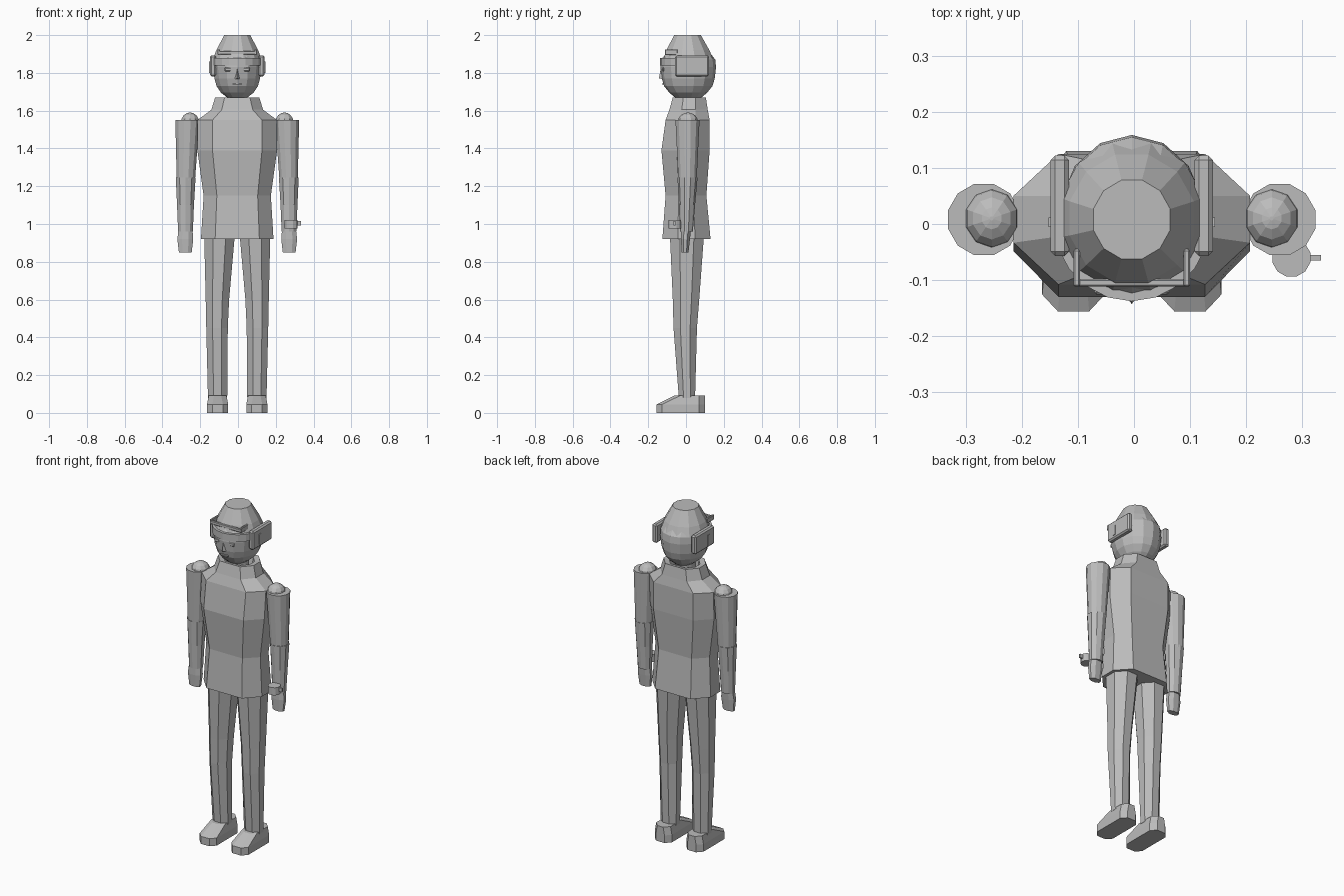
import bpy, bmesh, math
from mathutils import Vector

if "Cube" in bpy.data.objects:
    bpy.data.objects.remove(bpy.data.objects["Cube"])

CX = -0.004  # body centre line
gray = bpy.data.materials.new("plain_gray")
gray.diffuse_color = (0.5, 0.5, 0.5, 1)
gray.use_nodes = True
gray.node_tree.nodes["Principled BSDF"].inputs["Base Color"].default_value = gray.diffuse_color


def finish(name, bm):
    bmesh.ops.recalc_face_normals(bm, faces=bm.faces[:])
    me = bpy.data.meshes.new(name)
    bm.to_mesh(me)
    bm.free()
    me.materials.append(gray)
    ob = bpy.data.objects.new(name, me)
    bpy.context.collection.objects.link(ob)
    return ob


def loft(name, rings):
    """Closed skin over rings that share a point count."""
    bm = bmesh.new()
    loops = [[bm.verts.new(p) for p in r] for r in rings]
    n = len(loops[0])
    for a, b in zip(loops, loops[1:]):
        for i in range(n):
            j = (i + 1) % n
            bm.faces.new((a[i], a[j], b[j], b[i]))
    bm.faces.new(loops[0])
    bm.faces.new(loops[-1])
    return finish(name, bm)


def oval(x, y, z, rx, ry, n=12, turn=0.5):
    """Ring whose flat sides reach rx and ry when turn is 0.5."""
    k = 1 / math.cos(math.pi / n) if n <= 8 else 1
    return [(x + k * rx * math.cos(2 * math.pi * (i + turn) / n),
             y + k * ry * math.sin(2 * math.pi * (i + turn) / n), z) for i in range(n)]


def chamfered(x0, x1, y0, y1, z, cx, cy):
    """Rectangle with cut corners."""
    return [(x0 + cx, y0, z), (x1 - cx, y0, z), (x1, y0 + cy, z), (x1, y1 - cy, z),
            (x1 - cx, y1, z), (x0 + cx, y1, z), (x0, y1 - cy, z), (x0, y0 + cy, z)]


def box(name, x0, x1, y0, y1, z0, z1, bevel=0):
    bm = bmesh.new()
    bmesh.ops.create_cube(bm, size=1)
    for v in bm.verts:
        v.co = Vector(((x0 + x1) / 2 + v.co.x * (x1 - x0),
                       (y0 + y1) / 2 + v.co.y * (y1 - y0),
                       (z0 + z1) / 2 + v.co.z * (z1 - z0)))
    if bevel:
        bmesh.ops.bevel(bm, geom=bm.edges[:], offset=bevel, segments=1, affect='EDGES')
    return finish(name, bm)


# Jacket: z, half width, front y, back y, side chamfer
jacket = [(0.92, 0.192, -0.125, 0.13, 0.075), (1.15, 0.178, -0.108, 0.108, 0.07),
          (1.39, 0.211, -0.13, 0.125, 0.08), (1.55, 0.211, -0.108, 0.125, 0.08),
          (1.605, 0.137, -0.088, 0.115, 0.055), (1.67, 0.117, -0.07, 0.105, 0.05),
          (1.665, 0.085, -0.045, 0.08, 0.035), (1.61, 0.075, -0.04, 0.07, 0.03)]
loft("jacket", [chamfered(CX - w, CX + w, f, b, z, c, (b - f) * 0.32)
                for z, w, f, b, c in jacket])

# Limbs on both sides
for s, side in ((-1, "left"), (1, "right")):
    def X(x):
        return CX + s * x

    loft(side + "_trouser_leg", [oval(X(x), y, z, rx, ry, 8) for z, x, y, rx, ry in (
        (0.08, 0.104, 0.005, 0.051, 0.043), (0.45, 0.107, -0.004, 0.057, 0.062),
        (0.60, 0.105, 0.0, 0.062, 0.07), (0.94, 0.094, 0.005, 0.081, 0.09))])
    shoe_x = X(0.104)
    loft(side + "_shoe", [chamfered(shoe_x - w, shoe_x + w, f, 0.1, z, 0.028, 0.03)
                          for z, w, f in ((0, 0.056, -0.156), (0.045, 0.056, -0.156),
                                          (0.092, 0.047, -0.06))])
    loft(side + "_upper_sleeve", [oval(X(x), 0.008, z, r, r) for z, x, r in (
        (1.23, 0.272, 0.05), (1.55, 0.264, 0.066))])
    loft(side + "_lower_sleeve", [oval(X(x), y, z, rx, ry, 10) for z, x, y, rx, ry in (
        (0.96, 0.274, 0.002, 0.041, 0.034), (1.10, 0.274, 0.005, 0.047, 0.043),
        (1.245, 0.273, 0.008, 0.055, 0.053))])
    loft(side + "_hand", [oval(X(x), y, z, rx, ry, 8) for z, x, y, rx, ry in (
        (0.85, 0.275, -0.005, 0.034, 0.018), (0.92, 0.275, -0.003, 0.042, 0.024),
        (0.97, 0.274, 0, 0.037, 0.026))])
    # Rounded shoulder joint
    loft(side + "_shoulder", [oval(X(0.25), 0.01, 1.54 + 0.05 * math.sin(a),
                                   0.05 * math.cos(a), 0.054 * math.cos(a), 10)
                              for a in (-1.0, -0.5, 0, 0.4, 0.8, 1.2, 1.5)])

# Wrist device with a side knob
loft("wrist_dial", [oval(0.281, -0.06, z, 0.035, 0.035) for z in (0.975, 1.02)])
box("wrist_knob", 0.31, 0.334, -0.065, -0.055, 0.993, 1.015)

# Neck and head
loft("neck", [oval(CX, 0.015, z, 0.055, 0.058, 12) for z in (1.58, 1.70)])
loft("head", [oval(CX, 0.012, z, rx, ry, 14) for z, rx, ry in (
    (1.67, 0.055, 0.07), (1.695, 0.088, 0.10), (1.73, 0.112, 0.128), (1.77, 0.124, 0.14),
    (1.83, 0.13, 0.147), (1.87, 0.128, 0.143), (1.90, 0.118, 0.12))])
loft("cap", [oval(CX, y, z, rx, ry, 12) for z, y, rx, ry in (
    (1.87, 0.012, 0.134, 0.138), (1.92, 0.01, 0.115, 0.118), (2.0, 0.008, 0.071, 0.073))])

# Face
bm = bmesh.new()
pts = [(-0.008, -0.118, 1.825), (0.008, -0.118, 1.825), (0.018, -0.118, 1.765),
       (-0.018, -0.118, 1.765), (0, -0.143, 1.772), (0, -0.134, 1.822)]
v = [bm.verts.new((p[0] + CX, p[1], p[2])) for p in pts]
for f in ((0, 5, 4, 3), (5, 1, 2, 4), (3, 4, 2), (0, 1, 5), (0, 3, 2, 1)):
    bm.faces.new([v[i] for i in f])
finish("nose", bm)
for s, side in ((-1, "left"), (1, "right")):
    x = CX + s * 0.05
    box(side + "_eye", x - 0.017, x + 0.017, -0.126, -0.117, 1.808, 1.828, 0.004)
box("mouth", CX - 0.025, CX + 0.025, -0.127, -0.118, 1.738, 1.745)

# Headset: curved brow band, side housings, raised bracket
outer, inner = [], []
for i in range(9):
    a = math.radians(200 + 140 * i / 8)
    outer.append((CX + 0.142 * math.cos(a), 0.012 + 0.15 * math.sin(a)))
    inner.append((CX + 0.122 * math.cos(a), 0.012 + 0.13 * math.sin(a)))
outline = outer + inner[::-1]
loft("brow_band", [[(x, y, z) for x, y in outline] for z in (1.838, 1.88)])
for s, side in ((-1, "left"), (1, "right")):
    a, b = sorted((CX + s * 0.112, CX + s * 0.145))
    box(side + "_headset_housing", a, b, -0.057, 0.122, 1.782, 1.893, 0.008)
    a, b = sorted((CX + s * 0.142, CX + s * 0.149))
    box(side + "_headset_clip", a, b, -0.005, 0.012, 1.80, 1.86)
    a, b = sorted((CX + s * 0.092, CX + s * 0.104))
    box(side + "_bracket_arm", a, b, -0.112, -0.045, 1.895, 1.925, 0.003)
box("bracket_bar", CX - 0.1, CX + 0.1, -0.112, -0.098, 1.897, 1.917, 0.003)
